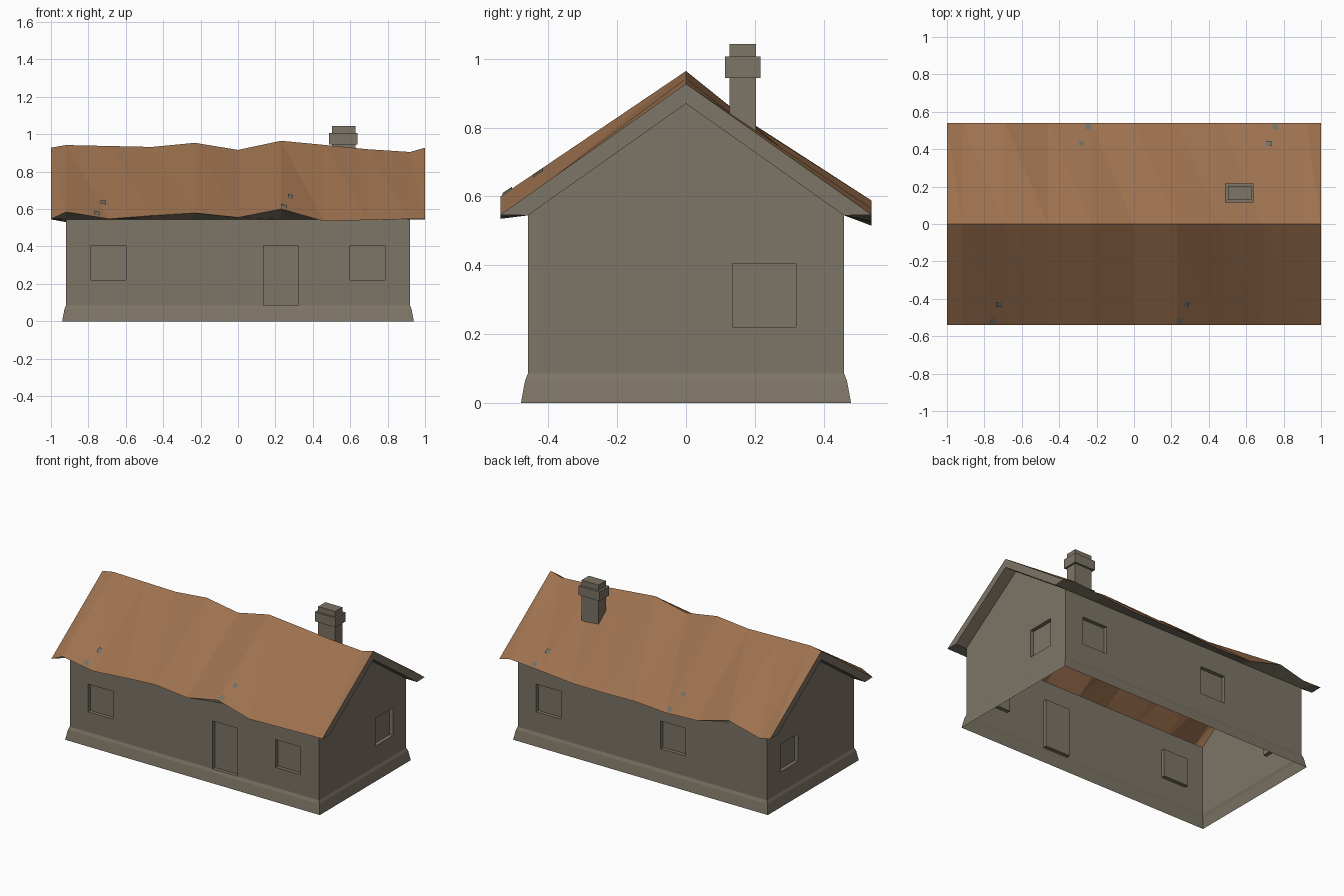
import bpy, bmesh, math
from mathutils import Vector

if "Cube" in bpy.data.objects:
    bpy.data.objects.remove(bpy.data.objects["Cube"])


def material(name, rgb):
    m = bpy.data.materials.new(name)
    m.diffuse_color = (*rgb, 1)
    m.use_nodes = True
    m.node_tree.nodes["Principled BSDF"].inputs["Base Color"].default_value = m.diffuse_color
    return m


STONE = material("grey_brown_plaster", (0.205, 0.178, 0.132))
ROOF = material("brown_roof", (0.335, 0.165, 0.077))
PATCH = material("grey_weathering", (0.16, 0.16, 0.14))

HX, HY, EAVE_Z = 0.92, 0.46, 0.545      # wall half sizes and wall top
OX, OY = 1.0, 0.54                      # roof half sizes
GABLE_Z = 0.87


def build(name, faces, mats, rule=None):
    """Object from a list of polygons (point lists); corners are welded."""
    bm = bmesh.new()
    for pts in faces:
        bm.faces.new([bm.verts.new(p) for p in pts])
    bmesh.ops.remove_doubles(bm, verts=bm.verts, dist=0.0005)
    if rule:
        for i, f in enumerate(bm.faces):
            f.material_index = rule(i)
    me = bpy.data.meshes.new(name)
    bm.to_mesh(me)
    bm.free()
    for m in mats:
        me.materials.append(m)
    ob = bpy.data.objects.new(name, me)
    bpy.context.collection.objects.link(ob)
    return ob


def wall(name, half, dist, angle, openings, gable=False):
    """Flat wall facing -y turned by angle, with recessed openings (u0, u1, z0, z1)."""
    depth, low = 0.025, 0.085
    us = sorted({-half, half, *[u for o in openings for u in o[:2]]})
    zs = sorted({low, 0.22, 0.405, EAVE_Z})
    c, s = math.cos(angle), math.sin(angle)

    def P(u, z, d=0.0):
        y = -dist + d
        return Vector((c * u - s * y, s * u + c * y, z))

    faces = []
    for a, b in zip(us, us[1:]):
        for e, f in zip(zs, zs[1:]):
            um, zm = (a + b) / 2, (e + f) / 2
            if not any(o[0] < um < o[1] and o[2] < zm < o[3] for o in openings):
                faces.append([P(a, e), P(b, e), P(b, f), P(a, f)])
    for a, b, e, f in openings:
        ring = [(a, e), (b, e), (b, f), (a, f)]
        faces.append([P(u, z, depth) for u, z in ring])
        for p, q in zip(ring, ring[1:] + ring[:1]):
            faces.append([P(*p), P(*q), P(*q, depth), P(*p, depth)])
    # flared two-step plinth below the wall
    for (g0, z0), (g1, z1) in (((0.02, 0), (0.008, 0.065)), ((0.008, 0.065), (0, low))):
        faces.append([P(-half - g0, z0, -g0), P(half + g0, z0, -g0),
                      P(half + g1, z1, -g1), P(-half - g1, z1, -g1)])
    if gable:
        faces.append([P(u, EAVE_Z) for u in us] + [P(0, GABLE_Z)])
    build(name, faces, [STONE])


W = (0.22, 0.405)
wall("front_wall", HX, HY, 0,
     [(-0.785, -0.6, *W), (0.135, 0.32, 0.085, 0.405), (0.6, 0.785, *W)])
wall("back_wall", HX, HY, math.pi, [(-0.785, -0.6, *W), (0.135, 0.32, *W)])
wall("right_wall", HY, HX, math.pi / 2, [(0.135, 0.32, *W)], True)
wall("left_wall", HY, HX, -math.pi / 2, [(-0.32, -0.135, *W)], True)

# sagging roof: stations along x with ridge and eave heights
XS = [-OX] + [-HX + 0.23 * i for i in range(9)] + [OX]
RIDGE = [.928, .942, .937, .932, .954, .916, .965, .943, .92, .905, .928]
FRONT = [.547, .584, .547, .565, .579, .555, .6, .535, .541, .547, .547]
BACK = [.547, .53, .588, .525, .515, .53, .525, .527, .547, .565, .547]
slopes = []
for i in range(len(XS) - 1):
    j = i + 1
    r0, r1 = (XS[i], 0, RIDGE[i]), (XS[j], 0, RIDGE[j])
    f0, f1 = (XS[i], -OY, FRONT[i]), (XS[j], -OY, FRONT[j])
    b0, b1 = (XS[i], OY, BACK[i]), (XS[j], OY, BACK[j])
    slopes += [[f0, f1, r0], [f1, r1, r0], [b1, b0, r1], [b0, r0, r1]]
build("roof_slopes", slopes, [ROOF])

# soffits under the eaves, end boards and their undersides
under = []
for sy, eave in ((-1, FRONT), (1, BACK)):
    for i in range(len(XS) - 1):
        q = [(XS[i], sy * HY, EAVE_Z), (XS[i + 1], sy * HY, EAVE_Z),
             (XS[i + 1], sy * OY, eave[i + 1]), (XS[i], sy * OY, eave[i])]
        under.append(q if sy > 0 else q[::-1])
    for sx in (-1, 1):
        board = [(sx * OX, 0, 0.928), (sx * OX, 0, GABLE_Z),
                 (sx * OX, sy * HY, EAVE_Z), (sx * OX, sy * OY, 0.547)]
        below = [(sx * OX, 0, GABLE_Z), (sx * HX, 0, GABLE_Z),
                 (sx * HX, sy * HY, EAVE_Z), (sx * OX, sy * HY, EAVE_Z)]
        under.append(board if sx * sy > 0 else board[::-1])
        under.append(below if sx * sy > 0 else below[::-1])
build("roof_edges_and_soffits", under, [STONE])


# small weathered patches lying on the slopes, turned half round for the back
def roof_z(x, y):
    i = max(k for k in range(len(XS) - 1) if XS[k] <= x)
    t = (x - XS[i]) / (XS[i + 1] - XS[i])
    eave = FRONT if y < 0 else BACK
    r = RIDGE[i] + t * (RIDGE[i + 1] - RIDGE[i])
    e = eave[i] + t * (eave[i + 1] - eave[i])
    return r + (e - r) * abs(y) / OY + 0.006


patches = []
for px, py in ((-0.755, -0.52), (-0.72, -0.43), (0.245, -0.52), (0.28, -0.43)):
    for s in (1, -1):
        patches.append([(s * (px + dx), s * (py + dy), roof_z(s * (px + dx), s * (py + dy)))
                        for dx, dy in ((-.014, -.014), (.014, -.014), (.014, .014), (-.014, .014))])
build("weathered_patches", patches, [PATCH])


# chimney: shaft, collar and top block
def block(name, x0, x1, y0, y1, z0, z1):
    bpy.ops.mesh.primitive_cube_add(size=1, location=((x0 + x1) / 2, (y0 + y1) / 2, (z0 + z1) / 2))
    ob = bpy.context.object
    ob.name = name
    ob.scale = (x1 - x0, y1 - y0, z1 - z0)
    ob.data.materials.append(STONE)


block("chimney_shaft", 0.503, 0.628, 0.127, 0.203, 0.76, 0.95)
block("chimney_collar", 0.487, 0.64, 0.114, 0.217, 0.945, 1.007)
block("chimney_top", 0.503, 0.628, 0.127, 0.203, 1.0, 1.043)
